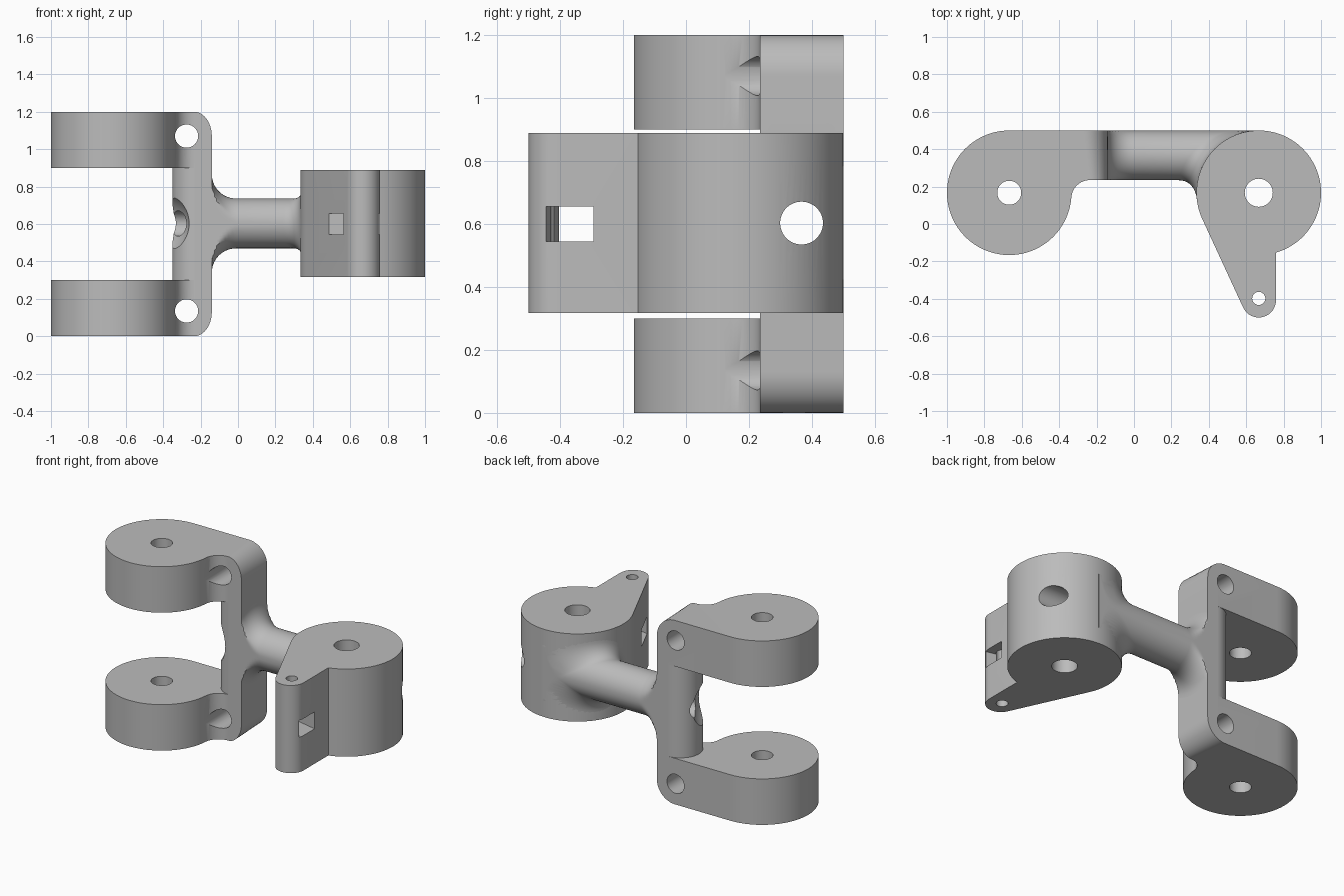
import bpy, bmesh
from math import pi, sin, cos, sqrt, radians, atan2
from mathutils import Matrix, Vector

old = bpy.data.objects.get("Cube")
if old:
    bpy.data.objects.remove(old)

grey = bpy.data.materials.new("plain_grey")
grey.use_nodes = True
colour = (0.5, 0.5, 0.5, 1)
grey.diffuse_color = colour
grey.node_tree.nodes["Principled BSDF"].inputs["Base Color"].default_value = colour

HINGE = Vector((-0.667, 0.167))   # fork pin axis
BARREL = Vector((0.667, 0.167))   # barrel pin axis
R = 0.333                         # lug radius
FRONT, BACK = 0.235, 0.5          # depth of the arm
SIDE = -0.14                      # outer side of the fork
SHAFT_Y, SHAFT_Z, SHAFT_R = 0.367, 0.603, 0.133


def arc(c, r, a, b, n):
    return [(c[0] + r * cos(a + (b - a) * i / n), c[1] + r * sin(a + (b - a) * i / n))
            for i in range(n + 1)]


def make(name, bm):
    bmesh.ops.recalc_face_normals(bm, faces=bm.faces)
    me = bpy.data.meshes.new(name)
    bm.to_mesh(me)
    bm.free()
    ob = bpy.data.objects.new(name, me)
    bpy.context.collection.objects.link(ob)
    me.materials.append(grey)
    return ob


def prism_mesh(points, z0, z1):
    bm = bmesh.new()
    face = bm.faces.new([bm.verts.new((x, y, z0)) for x, y in points])
    ext = bmesh.ops.extrude_face_region(bm, geom=[face])
    bmesh.ops.translate(bm, vec=(0, 0, z1 - z0),
                        verts=[v for v in ext["geom"] if isinstance(v, bmesh.types.BMVert)])
    return bm


def rod(name, centre, r, length, axis):
    bm = bmesh.new()
    turn = {"x": Matrix.Rotation(pi / 2, 4, "Y"), "y": Matrix.Rotation(pi / 2, 4, "X"),
            "z": Matrix.Identity(4)}[axis]
    bmesh.ops.create_cone(bm, cap_ends=True, segments=48, radius1=r, radius2=r,
                          depth=length, matrix=Matrix.Translation(centre) @ turn)
    return make(name, bm)


def cut(ob, cutters):
    bpy.context.view_layer.objects.active = ob
    for c in cutters:
        c.hide_render = True
        mod = ob.modifiers.new("cut", "BOOLEAN")
        mod.operation = "DIFFERENCE"
        mod.solver = "EXACT"
        mod.object = c
        bpy.ops.object.modifier_apply(modifier=mod.name)
        bpy.data.objects.remove(c)


def finish(ob):
    bpy.ops.object.select_all(action="DESELECT")
    ob.select_set(True)
    bpy.context.view_layer.objects.active = ob
    bpy.ops.object.shade_smooth_by_angle(angle=radians(30))


def bore():
    return rod("bore_cutter", (0.3, SHAFT_Y, SHAFT_Z), 0.068, 1.7, "x")


# Fork: side outline of lug, web fillet and arm, drawn as one prism
fil = 0.1
fc = Vector((HINGE.x + sqrt((R + fil) ** 2 - (FRONT - fil - HINGE.y) ** 2), FRONT - fil))
d = fc - HINGE
touch = atan2(d.y, d.x)
outline = arc(HINGE, R, pi / 2, 2 * pi + touch, 64)
outline += arc(fc, fil, pi + touch, pi / 2, 12)
outline += [(SIDE, FRONT), (SIDE, BACK)]
bm = prism_mesh(outline, 0, 1.2)
corners = [e for e in bm.edges
           if all(abs(v.co.x - SIDE) < 1e-4 for v in e.verts)
           and abs(e.verts[0].co.z - e.verts[1].co.z) < 1e-4]
bmesh.ops.bevel(bm, geom=corners, offset=0.13, segments=12, profile=0.5, affect="EDGES")
fork = make("fork", bm)

# Gap between the lugs, leaving a post with a half-round inner side
post_x = -0.218
gap_shape = [(-1.2, -0.4), (post_x, -0.4)]
gap_shape += arc((post_x, SHAFT_Y), SHAFT_R, 3 * pi / 2, pi / 2, 32)
gap_shape += [(post_x, 0.7), (-1.2, 0.7)]
gap = make("gap_cutter", prism_mesh(gap_shape, 0.3, 0.9))

# Shallow clearance pocket in the post, around the pin axis
bm = bmesh.new()
bmesh.ops.create_uvsphere(bm, u_segments=96, v_segments=48, radius=1,
                          matrix=Matrix.Translation((HINGE.x, HINGE.y, SHAFT_Z))
                          @ Matrix.Diagonal((0.413, 0.413, 0.273, 1)))
pocket = make("pocket_cutter", bm)

cut(fork, [gap, pocket, bore(),
           rod("pin_cutter", (HINGE.x, HINGE.y, 0.6), 0.064, 2, "z")]
    + [rod("corner_hole_cutter", (-0.275, 0.35, z), 0.062, 0.7, "y") for z in (0.135, 1.07)])
finish(fork)

# Barrel with a tapering horn
tip, tip_r = Vector((0.667, -0.408)), 0.092
lean = math_lean = atan2(R - tip_r, sqrt((BARREL.y - tip.y) ** 2 - (R - tip_r) ** 2))
right_x = tip.x + tip_r
meet = -atan2(sqrt(R * R - tip_r * tip_r), tip_r)
shape = arc(BARREL, R, meet, pi + lean, 72)
shape += arc(tip, tip_r, pi + lean, 2 * pi, 20)
barrel = make("barrel", prism_mesh(shape, 0.317, 0.889))

# Slot through the horn, square to its taper
bm = bmesh.new()
bmesh.ops.create_cube(bm, size=1, matrix=Matrix.Translation((0.645, -0.345, 0.6))
                      @ Matrix.Rotation(-lean / 2, 4, "Z")
                      @ Matrix.Diagonal((0.6, 0.148, 0.11, 1)))
slot = make("slot_cutter", bm)
cut(barrel, [slot, bore(),
             rod("pin_cutter", (BARREL.x, BARREL.y, 0.6), 0.075, 2, "z"),
             rod("tip_hole_cutter", (tip.x, tip.y + 0.01, 0.6), 0.035, 2, "z")])
finish(barrel)

# Shaft with flared ends, following the flat post and the round barrel
flare_l, flare_r, steps, sides = 0.13, 0.1, 10, 64


def barrel_surface(y):
    return BARREL.x - sqrt(max(R * R - (y - BARREL.y) ** 2, 0))


def ring(bm, grow, place, low):
    verts = []
    for i in range(sides):
        a = 2 * pi * i / sides
        y = SHAFT_Y + (SHAFT_R + grow) * cos(a)
        y = min(max(y, low), BACK)
        verts.append(bm.verts.new((place(y), y, SHAFT_Z + (SHAFT_R + grow) * sin(a))))
    return verts


bm = bmesh.new()
rings = [ring(bm, flare_l, lambda y: SIDE - 0.01, FRONT)]
for i in range(steps + 1):
    t = pi / 2 * i / steps
    rings.append(ring(bm, flare_l * (1 - sin(t)),
                      lambda y: SIDE + flare_l * (1 - cos(t)), FRONT))
for i in range(steps + 1):
    t = pi / 2 * i / steps
    rings.append(ring(bm, flare_r * (1 - cos(t)),
                      lambda y: barrel_surface(y) - flare_r * (1 - sin(t)), -1))
rings.append(ring(bm, flare_r, lambda y: barrel_surface(y) + 0.02, -1))
for a, b in zip(rings, rings[1:]):
    for i in range(sides):
        j = (i + 1) % sides
        bm.faces.new((a[i], a[j], b[j], b[i]))
bm.faces.new(rings[0])
end = bm.verts.new((0.6, SHAFT_Y, SHAFT_Z))
for i in range(sides):
    bm.faces.new((rings[-1][i], rings[-1][(i + 1) % sides], end))
shaft = make("shaft", bm)
cut(shaft, [bore()])
finish(shaft)
